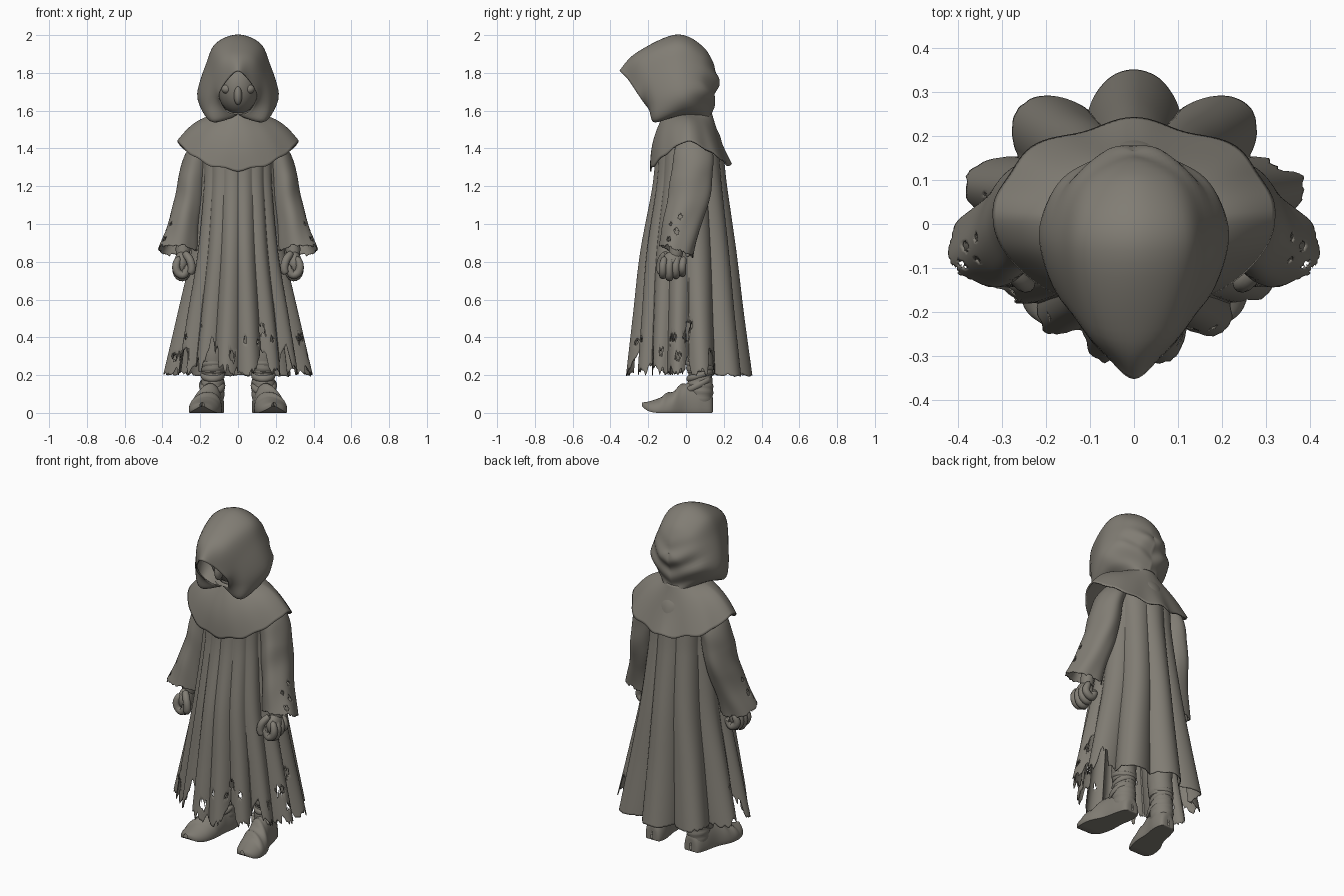
import bpy, bmesh, math, random
from math import sin, cos, pi, radians, exp
from mathutils import Vector, noise

if "Cube" in bpy.data.objects:
    bpy.data.objects.remove(bpy.data.objects["Cube"])

random.seed(4)
cloth = bpy.data.materials.new("weathered_grey_brown")
cloth.diffuse_color = (0.22, 0.205, 0.175, 1)
cloth.use_nodes = True
cloth.node_tree.nodes["Principled BSDF"].inputs["Base Color"].default_value = cloth.diffuse_color


def spline(pts, t):
    """Smooth curve through points, t in 0..1 (vectors of any size)."""
    n = len(pts) - 1
    s = min(max(t, 0), 1) * n
    i = min(int(s), n - 1)
    f = s - i
    a, b, c, d = [Vector(pts[max(0, min(n, i + k))]) for k in (-1, 0, 1, 2)]
    return b + 0.5 * f * ((c - a) + f * ((2 * a - 5 * b + 4 * c - d) + f * (3 * (b - c) + d - a)))


def grid(name, fn, nu, nv, closed=True, keep=None, mirror=False, thick=0):
    """Surface from fn(u, v); u may wrap round, keep() filters faces for holes."""
    bm = bmesh.new()
    cols = nu if closed else nu + 1
    vs = [[bm.verts.new(fn(i / nu, j / nv)) for i in range(cols)] for j in range(nv + 1)]
    for j in range(nv):
        for i in range(nu):
            k = (i + 1) % cols
            bm.faces.new((vs[j][i], vs[j][k], vs[j + 1][k], vs[j + 1][i]))
    if keep:
        bad = [f for f in bm.faces if not keep(f.calc_center_median())]
        bmesh.ops.delete(bm, geom=bad, context='FACES')
    bmesh.ops.remove_doubles(bm, verts=bm.verts, dist=0.0003)
    bmesh.ops.recalc_face_normals(bm, faces=bm.faces)
    me = bpy.data.meshes.new(name)
    bm.to_mesh(me)
    bm.free()
    ob = bpy.data.objects.new(name, me)
    bpy.context.collection.objects.link(ob)
    me.materials.append(cloth)
    if thick:
        m = ob.modifiers.new("thickness", 'SOLIDIFY')
        m.thickness, m.offset = thick, 0
    if mirror:
        ob.modifiers.new("mirror", 'MIRROR')
    return ob


def tube(name, path, r, nu=12, nv=16):
    """Round-ended mirrored tube along a path of points."""
    def fn(u, v):
        p = spline(path, v)
        d = (spline(path, min(1, v + .02)) - spline(path, max(0, v - .02))).normalized()
        side = d.cross(Vector((0, 1, 0.05))).normalized()
        up = d.cross(side)
        w = r * max(0, 1 - abs(2 * v - 1) ** 6) ** .5
        return p + (side * cos(2 * pi * u) + up * sin(2 * pi * u)) * w
    return grid(name, fn, nu, nv, mirror=True)


def ball(name, c, rad, mirror=False):
    def fn(u, v):
        a, b = 2 * pi * u, pi * v
        return Vector((c[0] + rad[0] * sin(b) * cos(a), c[1] + rad[1] * sin(b) * sin(a), c[2] + rad[2] * cos(b)))
    return grid(name, fn, 28, 18, mirror=mirror)


# Robe: flared profile with hanging folds and a torn hem
PROFILE = [(.10, .10, .10, 1.56), (.19, .15, .18, 1.46), (.205, .178, .215, 1.2),
           (.25, .245, .265, .85), (.325, .285, .305, .52), (.405, .325, .35, .19)]
half = [-79, -56, -34, -10, 16, 52, 90]
LOBES = half + [180 - a for a in reversed(half[:-1])] + [281]
NOTCHES = [(-68, .07, 5), (-113, .08, 6), (-40, .05, 3), (24, .07, 4), (-146, .05, 4), (2, .05, 3), (-180, .05, 4)]


def fold(a):
    d = (math.degrees(a) + 79) % 360 - 79
    for lo, hi in zip(LOBES, LOBES[1:]):
        if lo <= d <= hi:
            t = (d - lo) / (hi - lo)
            return 1 - (1 - abs(cos(pi * t)) ** .9) * min(1, (hi - lo) / 36)
    return 1


def robe_pt(u, v):
    a = 2 * pi * u
    s, c = sin(a), cos(a)
    w = .2 + .8 * max(0, min(1, .8 - s))
    n1 = abs(noise.noise(Vector((5 * c, 5 * s, 1.3))))
    n2 = abs(noise.noise(Vector((17 * c, 17 * s, 5.1))))
    rag = w * (.09 * n1 + .08 * n2)
    for na, depth, wide in NOTCHES:
        d = (math.degrees(a) - na + 180) % 360 - 180
        rag += depth * exp(-(d / wide) ** 4)
    v *= 1 - rag
    rx, rf, rb, z = spline(PROFILE, v)
    k = 1 - (1 - fold(a)) * (.03 + .2 * v ** 1.3) * min(1, v * 4)
    if s < 0:
        k *= 1 - .11 * v * v * (2 * s * c) ** 2
    return Vector((rx * k * c, (rb if s > 0 else rf) * k * s, z))


holes = [(radians(random.uniform(-200, 20)), random.uniform(.28, .5), random.uniform(.007, .018))
         for _ in range(18)]


def robe_keep(c):
    a = math.atan2(c.y, c.x)
    for h, z, r in holes:
        da = (a - h + pi) % (2 * pi) - pi
        if (da * .33 / r) ** 2 + ((c.z - z) / (1.6 * r)) ** 2 < 1:
            return False
    return True


grid("robe", robe_pt, 300, 100, keep=robe_keep, thick=.005)


# Shoulder cape: pointed at the front, folded at the back
def cape_pt(u, v):
    a = 2 * pi * u
    c, s = cos(a), sin(a)
    top = Vector((.10 * c, .01 + .125 * s, 1.58))
    drop = .155 * abs(s) ** 1.6 if s < 0 else .13 * abs(s) ** 1.2
    k = 1 + v * abs(s) * (.045 * cos(8 * a) if s > 0 else .012 * cos(6 * a))
    low = Vector((.318 * c * k, .02 + .21 * s * k, 1.44 - drop + .007 * abs(s) * sin(13 * a) * v))
    p = top.lerp(low, v)
    p.z += .03 * sin(pi * v) * abs(c)
    p.x *= 1 + .03 * sin(pi * v)
    p.y += .02 * s * sin(pi * v) * (1 if s < 0 else -.3)
    return p


grid("shoulder_cape", cape_pt, 128, 24, thick=.008)

# Hood: sections from the opening to the back, each from crown to neck;
# the lower front corners fold inward as flaps
HOOD = [
    [(0, -.35, 1.81), (.055, -.305, 1.765), (.10, -.255, 1.69), (.085, -.215, 1.635), (.05, -.175, 1.59), (.005, -.15, 1.58)],
    [(0, -.26, 1.905), (.085, -.245, 1.875), (.14, -.19, 1.78), (.168, -.165, 1.65), (.14, -.165, 1.545), (.05, -.13, 1.56)],
    [(0, -.05, 2.0), (.115, -.05, 1.955), (.165, -.05, 1.85), (.213, -.03, 1.69), (.18, -.01, 1.61), (.10, -.02, 1.57)],
    [(0, .095, 1.93), (.09, .085, 1.90), (.14, .08, 1.82), (.175, .08, 1.70), (.13, .085, 1.62), (.09, .07, 1.57)],
    [(0, .16, 1.80), (.045, .16, 1.785), (.075, .155, 1.74), (.085, .135, 1.67), (.065, .13, 1.61), (.05, .125, 1.56)],
    [(0, .165, 1.785), (0, .168, 1.765), (0, .165, 1.72), (0, .148, 1.66), (0, .14, 1.61), (0, .14, 1.56)]]
FULL = [[(-x, y, z) for x, y, z in reversed(s[1:])] + s for s in HOOD]


def hood_pt(u, v):
    p = spline([spline(s, u) for s in FULL], v)
    # soft drapes gathered toward the nape
    w = max(0, min(1, (p.y + .02) * 8)) * max(0, min(1, (1.9 - p.z) * 6))
    p.y += .008 * w * sin(55 * p.z - 28 * abs(p.x))
    return p


grid("hood", hood_pt, 60, 36, closed=False, thick=.006)

# Face in the shadow of the hood
ball("head", (0, -.06, 1.73), (.11, .135, .15))
ball("eyes", (.06, -.155, 1.715), (.028, .025, .025), mirror=True)
ball("nose", (0, -.185, 1.68), (.022, .03, .05))
ball("neck", (0, -.01, 1.56), (.085, .09, .12))

# Sleeves: centre, half width and half depth down the arm
SLEEVE = [(.14, .04, 1.47, .06, .08), (.21, .04, 1.37, .066, .10), (.238, .03, 1.25, .072, .107),
          (.258, .012, 1.12, .076, .105), (.29, -.025, .98, .082, .093), (.32, -.052, .85, .102, .088)]


def sleeve_pt(u, v):
    a = 2 * pi * u
    rag = .05 * abs(noise.noise(Vector((7 * cos(a), 7 * sin(a), 2)))) \
        + .05 * abs(noise.noise(Vector((2 * cos(a), 2 * sin(a), 8))))
    v *= 1 - rag
    x, y, z, rx, ry = spline(SLEEVE, v)
    k = 1 + .04 * v * sin(5 * a + 4 * v) + .015 * sin(22 * v + 2 * a)
    return Vector((x + rx * k * cos(a), y + ry * k * sin(a), z - .03 * v * (sin(a) - .3 * cos(a))))


cuff_holes = [(-.09, .92, .009), (-.05, .96, .012), (-.08, 1.0, .007), (-.03, 1.04, .010), (-.1, .88, .008)]


def sleeve_keep(c):
    return c.x < .3 or all(((c.y - y) / r) ** 2 + ((c.z - z) / (1.4 * r)) ** 2 > 1 for y, z, r in cuff_holes)


grid("sleeve", sleeve_pt, 90, 70, keep=sleeve_keep, mirror=True, thick=.005)

# Forearms and loosely closed hands
tube("forearm", [(.25, .01, 1.15), (.28, -.03, 1.0), (.295, -.06, .80)], .04)
ball("palm", (.298, -.07, .79), (.04, .06, .065), mirror=True)
for i in range(4):
    y = -.122 + .034 * i
    z = .012 * abs(i - 1)
    tube("finger_%d" % (i + 1), [(.31, y + .01, .83), (.328, y, .78), (.318, y, .73 + z),
                                 (.288, y, .718 + z), (.27, y, .75 + z), (.285, y, .775)], .021)
tube("thumb", [(.285, -.10, .85), (.255, -.13, .81), (.245, -.135, .765), (.255, -.13, .735)], .021)

# Legs and soft shoes with slightly raised pointed toes
LEG = [(.135, .075, .03, .055), (.135, .075, .12, .064), (.133, .075, .2, .058), (.13, .07, .27, .066), (.125, .06, .6, .07)]


def leg_pt(u, v):
    x, y, z, r = spline(LEG, v)
    r *= 1 + .03 * sin(60 * v + 2 * pi * u)
    return Vector((x + r * cos(2 * pi * u), y + r * 1.08 * sin(2 * pi * u), z))


grid("leg", leg_pt, 28, 40, mirror=True)
# y, centre x, half width, height, sole lift
SHOE = [(.142, .13, .005, .05, .01), (.135, .13, .045, .10, 0), (.08, .135, .062, .16, 0), (.0, .15, .066, .155, 0),
        (-.08, .17, .083, .105, 0), (-.15, .182, .078, .075, 0), (-.2, .188, .055, .05, .01), (-.232, .19, .012, .022, .033)]


def shoe_pt(u, v):
    y, x, w, h, lift = spline(SHOE, v)
    t = 2 * pi * u
    # raised strap ridges running diagonally over the instep
    h += sum(.012 * exp(-((y + q + .03 * cos(t)) / .016) ** 4) for q in (.03, .10))
    return Vector((x + w * cos(t), y, max(0, lift) + h * max(0, sin(t) * .82 + .18)))


grid("shoe", shoe_pt, 40, 60, mirror=True)


# Wrapped bands round the ankle
def band(name, c, rx, ry, r, tilt):
    def fn(u, v):
        a, b = 2 * pi * u, 2 * pi * v
        k = r * cos(b)
        y = (ry + k) * sin(a)
        return Vector((c[0] + (rx + k) * cos(a), c[1] + y, c[2] + 1.5 * r * sin(b) + tilt * y))
    grid(name, fn, 36, 10, mirror=True)


band("ankle_wrap", (.134, .073, .2), .054, .060, .011, .3)
band("upper_wrap", (.132, .072, .25), .058, .064, .010, -.2)
band("instep_wrap", (.137, .06, .145), .058, .068, .012, .45)

# Smooth shading with crisp creases
bpy.ops.object.select_all(action='SELECT')
bpy.context.view_layer.objects.active = bpy.data.objects["robe"]
bpy.ops.object.shade_smooth_by_angle(angle=radians(40))
